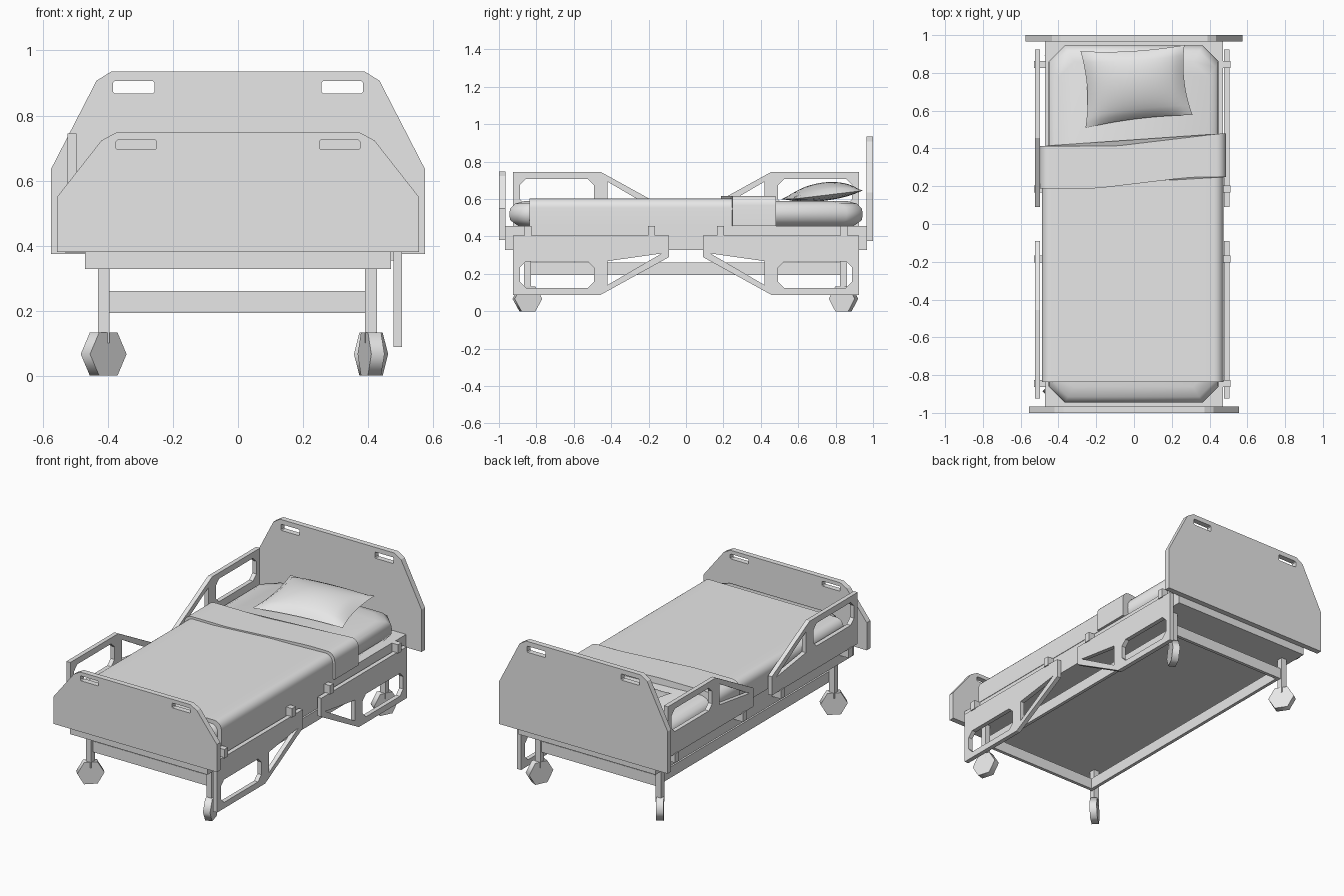
import bpy, bmesh, math
from mathutils import Vector

cube = bpy.data.objects.get("Cube")
if cube:
    bpy.data.objects.remove(cube, do_unlink=True)

grey = bpy.data.materials.new("light_grey")
grey.use_nodes = True
COLOUR = (0.8, 0.8, 0.8, 1)
grey.diffuse_color = COLOUR
for node in grey.node_tree.nodes:
    if node.type == 'BSDF_PRINCIPLED':
        node.inputs["Base Color"].default_value = COLOUR


def finish(name, bm, smooth=None):
    bmesh.ops.recalc_face_normals(bm, faces=bm.faces[:])
    mesh = bpy.data.meshes.new(name)
    bm.to_mesh(mesh)
    bm.free()
    mesh.materials.append(grey)
    obj = bpy.data.objects.new(name, mesh)
    bpy.context.collection.objects.link(obj)
    if smooth:
        bpy.ops.object.select_all(action='DESELECT')
        obj.select_set(True)
        bpy.context.view_layer.objects.active = obj
        bpy.ops.object.shade_smooth_by_angle(angle=math.radians(smooth))
    return obj


def add_box(bm, xs, ys, zs):
    verts = bmesh.ops.create_cube(bm, size=1)["verts"]
    for v in verts:
        v.co = [(r[0] + r[1]) / 2 + c * (r[1] - r[0]) for r, c in zip((xs, ys, zs), v.co)]


def box(name, xs, ys, zs):
    bm = bmesh.new()
    add_box(bm, xs, ys, zs)
    return finish(name, bm)


def chamfered(a0, a1, b0, b1, c):
    return [(a0 + c, b0), (a1 - c, b0), (a1, b0 + c), (a1, b1 - c),
            (a1 - c, b1), (a0 + c, b1), (a0, b1 - c), (a0, b0 + c)]


def plate(name, loops, place, depth):
    """Flat outline with holes, given thickness."""
    bm = bmesh.new()
    edges = []
    for loop in loops:
        vs = [bm.verts.new(place(*p)) for p in loop]
        edges += [bm.edges.new((vs[i - 1], vs[i])) for i in range(len(vs))]
    depth = Vector(depth)
    bmesh.ops.triangle_fill(bm, use_beauty=True, edges=edges, normal=depth.normalized())
    out = bmesh.ops.extrude_face_region(bm, geom=bm.faces[:])["geom"]
    bmesh.ops.translate(bm, vec=depth, verts=[g for g in out if isinstance(g, bmesh.types.BMVert)])
    bmesh.ops.recalc_face_normals(bm, faces=bm.faces[:])
    bmesh.ops.dissolve_limit(bm, angle_limit=0.01, verts=bm.verts[:], edges=bm.edges[:])
    return finish(name, bm)


def loft(name, rings, smooth):
    bm = bmesh.new()
    rows = [[bm.verts.new(p) for p in ring] for ring in rings]
    n = len(rows[0])
    for a, b in zip(rows, rows[1:]):
        for i in range(n):
            bm.faces.new((a[i - 1], a[i], b[i], b[i - 1]))
    bm.faces.new(rows[0])
    bm.faces.new(rows[-1])
    return finish(name, bm, smooth)


# End boards with hand holes
def end_board(name, half, hole, y):
    outer = half + [(-x, z) for x, z in reversed(half)]
    x0, x1, z0, z1 = hole
    holes = [chamfered(x0, x1, z0, z1, 0.005), chamfered(-x1, -x0, z0, z1, 0.005)]
    plate(name, [outer] + holes, lambda x, z: (x, y, z), (0, 0.034, 0))


end_board("headboard", [(0.575, 0.375), (0.575, 0.635), (0.435, 0.907), (0.39, 0.935)],
          (0.257, 0.384, 0.868, 0.906), 0.966)
end_board("footboard", [(0.556, 0.38), (0.556, 0.55), (0.42, 0.723), (0.374, 0.748)],
          (0.25, 0.375, 0.695, 0.725), -1.0)

# Bed deck and hollow lower frame
box("deck", (-0.47, 0.47), (-0.967, 0.967), (0.328, 0.455))
bm = bmesh.new()
for s in (-1, 1):
    add_box(bm, sorted((s * 0.375, s * 0.395)), (-0.85, 0.85), (0.193, 0.26))
    add_box(bm, (-0.375, 0.375), sorted((s * 0.83, s * 0.85)), (0.193, 0.26))
finish("lower_frame", bm)

# Legs with swivelled casters
for name, x, y, turn in (("front_right", -0.413, -0.848, -47), ("front_left", 0.409, -0.848, 16),
                         ("back_right", -0.413, 0.842, 34), ("back_left", 0.409, 0.842, -26)):
    box(name + "_leg", (x - 0.018, x + 0.018), (y - 0.018, y + 0.018), (0.1, 0.34))
    a = math.radians(turn)
    axis, side = Vector((math.cos(a), math.sin(a), 0)), Vector((-math.sin(a), math.cos(a), 0))
    rings = []
    for t in (-0.021, 0.021):
        rings.append([Vector((x, y, 0.0665)) + axis * t + 0.0768 * (
            side * math.cos(k * math.pi / 3) + Vector((0, 0, math.sin(k * math.pi / 3))))
            for k in range(6)])
    loft(name + "_caster", rings, 65)

# Side rails: lowered on the left side, raised on the right
OUTLINE = [(-0.924, 0.088), (-0.456, 0.088), (-0.09, 0.29), (-0.09, 0.405), (-0.924, 0.405)]
WINDOW = chamfered(-0.888, -0.493, 0.125, 0.266, 0.032)
GAP = [(-0.42, 0.14), (-0.13, 0.309), (-0.42, 0.268)]


def side_rail(name, x, raised, end):
    def height(z):
        return 0.833 - z if raised else z
    plate(name, [OUTLINE, WINDOW, GAP],
          lambda y, z: (x - 0.0135, -end * y, height(z)), (0.027, 0, 0))
    # Hooks joining the rail to the deck
    s = -1 if raised else 1
    for i, yc in enumerate((0.845, 0.185)):
        bm = bmesh.new()
        ys = (end * yc - 0.018, end * yc + 0.018)
        add_box(bm, sorted((s * 0.467, x + s * 0.02)), ys, sorted((height(0.4), height(0.455))))
        add_box(bm, sorted((s * 0.467, x - s * 0.0125)), ys, sorted((height(0.355), height(0.4))))
        finish(f"{name}_hook_{i + 1}", bm)


for side, x, raised in (("left", 0.491, False), ("right", -0.51, True)):
    for label, end in (("foot", -1), ("head", 1)):
        side_rail(f"{side}_{label}_rail", x, raised, end)

# Mattress with cut corners and soft rims
rings = []
for z, inset in ((0.455, 0.05), (0.487, 0.005), (0.52, 0), (0.55, 0.005), (0.575, 0.03), (0.59, 0.085)):
    rings.append([(x, y, z) for x, y in chamfered(-0.452 + inset * 0.6, 0.448 - inset * 0.6,
                                                  -0.945 + inset, 0.945 - inset, 0.085)])
loft("mattress", rings, 50)


# Draped cloth: rounded section swept between two edges that vary across the bed
def drape(name, x0, x1, top, front, back, r=0.05):
    section = [(x0, 0.455)]
    for k in range(7):
        a = math.pi - k * math.pi / 12
        section.append((x0 + r + r * math.cos(a), top - r + r * math.sin(a)))
    section += [(x0 + r + (x1 - x0 - 2 * r) * k / 16, top) for k in range(1, 16)]
    for k in range(7):
        a = math.pi / 2 - k * math.pi / 12
        section.append((x1 - r + r * math.cos(a), top - r + r * math.sin(a)))
    section.append((x1, 0.455))
    rings = [[(x, f(x), z) for x, z in section] for f in (front, back)]
    loft(name, rings, 40)


def ease(x, a, b):
    return min(max((x - a) / (b - a), 0), 1)


drape("blanket", -0.488, 0.473, 0.603, lambda x: -0.837, lambda x: 0.36)
drape("blanket_fold", -0.498, 0.486, 0.617,
      lambda x: 0.188 + 0.06 * ease(x, -0.2, 0.3),
      lambda x: 0.412 + 0.068 * ease(x, -0.1, 0.47))

# Pillow: puffed quad with pinched edges, propped up at the back
CORNERS = [Vector(c) for c in ((-0.257, 0.508, 0.598), (0.31, 0.577, 0.6),
                               (0.267, 0.947, 0.645), (-0.283, 0.915, 0.64))]
N = 14
bm = bmesh.new()
for sign, puff in ((1, 0.068), (-1, 0.03)):
    grid = []
    for j in range(N + 1):
        row = []
        for i in range(N + 1):
            u, v = 2 * i / N - 1, 2 * j / N - 1
            pu = (u * (1 - 0.08 * (1 - v * v)) + 1) / 2
            pv = (v * (1 - 0.08 * (1 - u * u)) + 1) / 2
            p = CORNERS[0].lerp(CORNERS[1], pu).lerp(CORNERS[3].lerp(CORNERS[2], pu), pv)
            p.z += sign * puff * ((1 - u * u) * (1 - v * v)) ** 0.6
            row.append(bm.verts.new(p))
        grid.append(row)
    for j in range(N):
        for i in range(N):
            bm.faces.new((grid[j][i], grid[j][i + 1], grid[j + 1][i + 1], grid[j + 1][i]))
bmesh.ops.remove_doubles(bm, verts=bm.verts[:], dist=0.0005)
finish("pillow", bm, 60)
